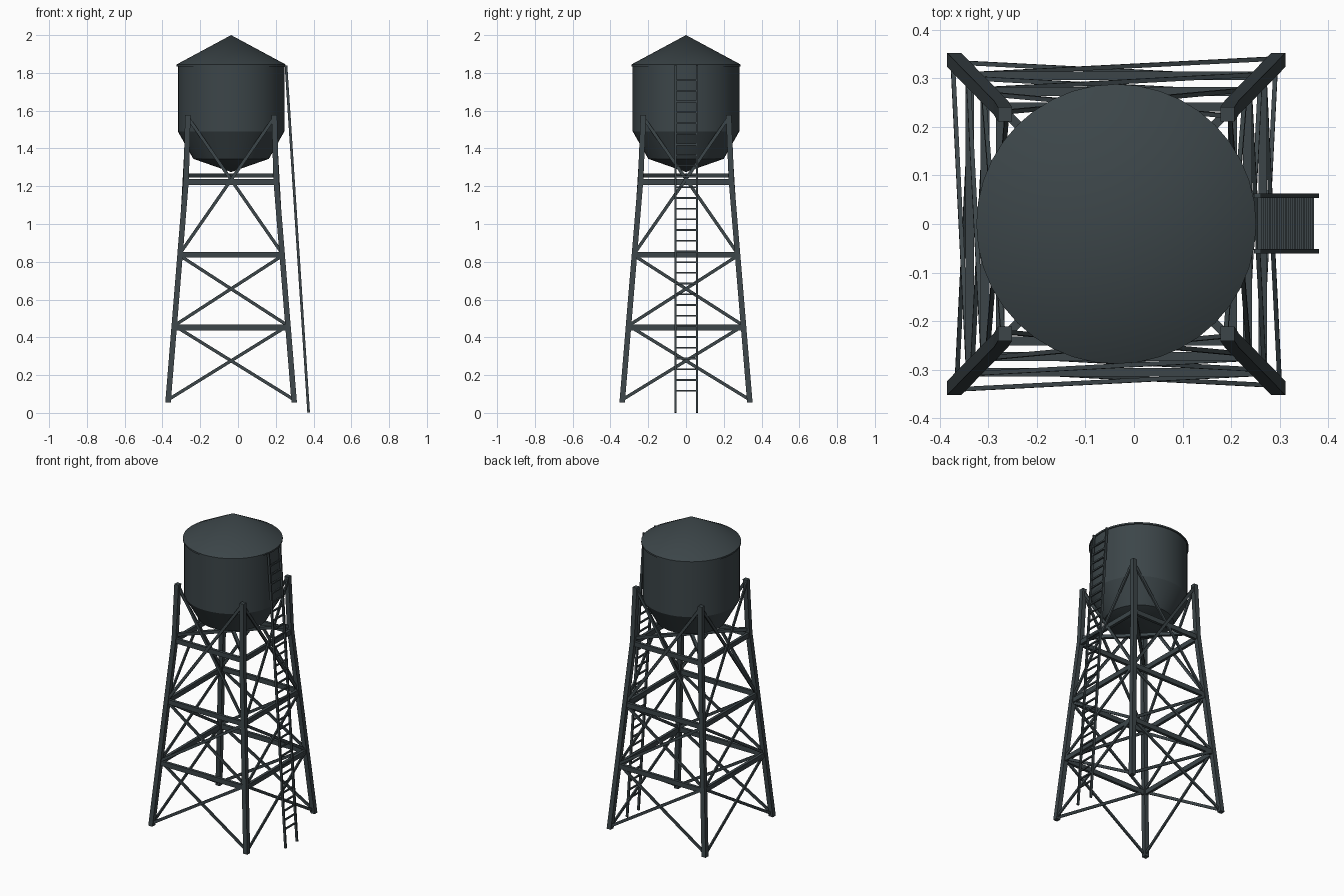
import bpy, bmesh, math
from mathutils import Vector, Matrix

if "Cube" in bpy.data.objects:
    bpy.data.objects.remove(bpy.data.objects["Cube"])

CX = -0.0365  # tower axis in x

steel = bpy.data.materials.new("dark slate steel")
steel.diffuse_color = (0.045, 0.06, 0.066, 1)
steel.use_nodes = True
steel.node_tree.nodes["Principled BSDF"].inputs["Base Color"].default_value = steel.diffuse_color


def finish(name, bm, smooth=False):
    bmesh.ops.recalc_face_normals(bm, faces=bm.faces[:])
    me = bpy.data.meshes.new(name)
    bm.to_mesh(me)
    bm.free()
    me.materials.append(steel)
    ob = bpy.data.objects.new(name, me)
    bpy.context.collection.objects.link(ob)
    if smooth:
        bpy.context.view_layer.objects.active = ob
        ob.select_set(True)
        bpy.ops.object.shade_smooth_by_angle(angle=math.radians(25))
        ob.select_set(False)
    return ob


def beam(bm, a, b, depth, width, normal):
    """Box from a to b; depth along the normal, width across it."""
    a, b = Vector(a), Vector(b)
    d = (b - a).normalized()
    side = d.cross(Vector(normal)).normalized()
    up = side.cross(d)
    rot = Matrix((d, side, up)).transposed().to_4x4()
    size = Matrix.Diagonal(((b - a).length, width, depth, 1))
    bmesh.ops.create_cube(bm, size=1,
                          matrix=Matrix.Translation((a + b) / 2) @ rot @ size)


def lathe(name, profile, sides=40):
    bm = bmesh.new()
    vs = [bm.verts.new((r, 0, z)) for r, z in profile]
    es = [bm.edges.new(p) for p in zip(vs, vs[1:])]
    bmesh.ops.spin(bm, geom=vs + es, cent=(0, 0, 0), axis=(0, 0, 1),
                   angle=math.tau, steps=sides)
    bmesh.ops.remove_doubles(bm, verts=bm.verts[:], dist=1e-4)
    ob = finish(name, bm, True)
    ob.location.x = CX
    return ob


# leg centre line: (height, x offset, y offset), kinked below the tank
LEG = [(0.055, 0.334, 0.338), (1.235, 0.238, 0.24), (1.577, 0.229, 0.226)]


def leg_at(sx, sy, z):
    lo, hi = (LEG[0], LEG[1]) if z < LEG[1][0] else (LEG[1], LEG[2])
    t = (z - lo[0]) / (hi[0] - lo[0])
    return Vector((CX + sx * (lo[1] + t * (hi[1] - lo[1])),
                   sy * (lo[2] + t * (hi[2] - lo[2])), z))


# tank and roof
lathe("tank", [(0, 1.275), (0.2, 1.345), (0.282, 1.49), (0.282, 1.84)])
lathe("roof", [(0, 1.835), (0.288, 1.835), (0.288, 1.845), (0, 2.0)])

# four legs
CORNERS = [(-1, -1), (1, -1), (1, 1), (-1, 1)]
for i, (sx, sy) in enumerate(CORNERS):
    bm = bmesh.new()
    h = 0.0145
    rings = []
    for z, _, _ in LEG:
        c = leg_at(sx, sy, z)
        rings.append([bm.verts.new(c + Vector((u * h, v * h, 0)))
                      for u, v in CORNERS])
    bm.faces.new(rings[0])
    bm.faces.new(rings[-1])
    for r0, r1 in zip(rings, rings[1:]):
        for k in range(4):
            n = (k + 1) % 4
            bm.faces.new((r0[k], r0[n], r1[n], r1[k]))
    finish(f"leg_{i + 1}", bm)

# horizontal girts and crossed braces on each side
girts, braces = bmesh.new(), bmesh.new()
for k in range(4):
    p, q = CORNERS[k], CORNERS[(k + 1) % 4]
    out = Vector(((p[0] + q[0]) / 2, (p[1] + q[1]) / 2, 0))
    for z in (0.452, 0.838, 1.222):
        beam(girts, leg_at(*p, z), leg_at(*q, z), 0.018, 0.03, out)
    for z0, z1 in ((0.07, 0.462), (0.462, 0.832), (0.845, 1.565)):
        for s, (a, b) in ((0.004, (p, q)), (-0.004, (q, p))):
            beam(braces, leg_at(*a, z0) + out * s, leg_at(*b, z1) + out * s,
                 0.009, 0.017, out)
finish("girts", girts)
finish("cross_braces", braces)

# diagonal beams under the tank
bm = bmesh.new()
for s in (1, -1):
    beam(bm, leg_at(-1, -s, 1.257), leg_at(1, s, 1.257), 0.02, 0.018, (0, 0, 1))
finish("tank_support_beams", bm)

# ladder
rails, rungs = bmesh.new(), bmesh.new()
foot, head = Vector((0.374, 0, 0.001)), Vector((0.254, 0, 1.84))
for y in (-0.056, 0.058):
    off = Vector((0, y, 0))
    beam(rails, foot + off, head + off, 0.014, 0.009, (1, 0, 0))
for i in range(30):
    c = foot.lerp(head, (0.117 + i * 0.0567) / 1.84)
    beam(rungs, c + Vector((0, -0.056, 0)), c + Vector((0, 0.058, 0)),
         0.009, 0.009, (1, 0, 0))
finish("ladder_rails", rails)
finish("ladder_rungs", rungs)
